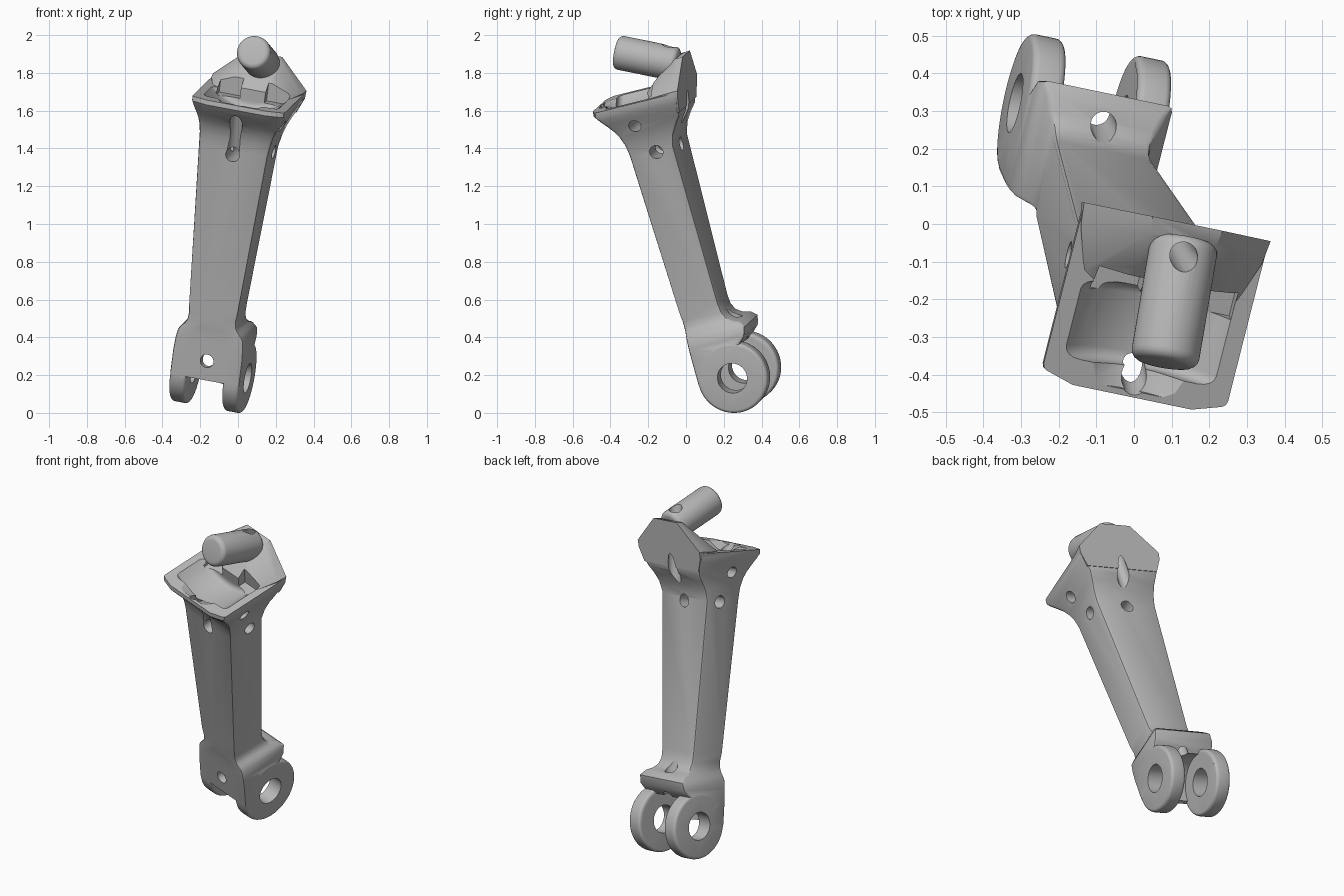
import bpy, bmesh, math
from mathutils import Vector, Matrix

cube = bpy.data.objects.get("Cube")
if cube:
    bpy.data.objects.remove(cube, do_unlink=True)

grey = bpy.data.materials.new("plain grey")
grey.use_nodes = True
grey.diffuse_color = (0.48, 0.48, 0.48, 1)
grey.node_tree.nodes["Principled BSDF"].inputs["Base Color"].default_value = (0.48, 0.48, 0.48, 1)

SHIFT = 0.018  # sideways offset of the head from the arm


def make(name, bm):
    bmesh.ops.recalc_face_normals(bm, faces=bm.faces)
    mesh = bpy.data.meshes.new(name)
    bm.to_mesh(mesh)
    bm.free()
    mesh.materials.append(grey)
    obj = bpy.data.objects.new(name, mesh)
    bpy.context.collection.objects.link(obj)
    return obj


def rod(name, start, end, radius, sides=32, bevel=0.0):
    """Cylinder between two points, with optional rounded rims."""
    start, end = Vector(start), Vector(end)
    axis = end - start
    turn = axis.to_track_quat('Z', 'Y').to_matrix().to_4x4()
    bm = bmesh.new()
    bmesh.ops.create_cone(bm, cap_ends=True, segments=sides, radius1=radius, radius2=radius,
                          depth=axis.length, matrix=Matrix.Translation((start + end) / 2) @ turn)
    if bevel:
        rims = [e for e in bm.edges if any(len(f.verts) > 4 for f in e.link_faces)]
        bmesh.ops.bevel(bm, geom=rims, offset=bevel, segments=4, profile=0.5, affect='EDGES')
    return make(name, bm)


def box(name, low, high):
    bm = bmesh.new()
    bmesh.ops.create_cube(bm, size=1)
    for v in bm.verts:
        v.co = [l + (c + 0.5) * (h - l) for c, l, h in zip(v.co, low, high)]
    return make(name, bm)


def hull(name, points):
    """Convex block from points mirrored across the middle of the head."""
    bm = bmesh.new()
    for x, y, z in points:
        bm.verts.new((SHIFT + x, y, z))
        bm.verts.new((SHIFT - x, y, z))
    bmesh.ops.convex_hull(bm, input=bm.verts)
    bmesh.ops.dissolve_limit(bm, angle_limit=0.03, verts=bm.verts, edges=bm.edges)
    return make(name, bm)


def combine(obj, other, operation, keep=False):
    mod = obj.modifiers.new("combine", 'BOOLEAN')
    mod.operation, mod.solver, mod.object = operation, 'EXACT', other
    bpy.context.view_layer.objects.active = obj
    bpy.ops.object.modifier_apply(modifier=mod.name)
    if not keep:
        bpy.data.objects.remove(other, do_unlink=True)


# Arm: sections as height, half width, front, back
sections = [
    (0.00, .191, -.19, .00), (0.14, .191, -.19, .06), (0.20, .187, -.19, .123),
    (0.25, .179, -.19, .138), (0.28, .158, -.192, .112), (0.293, .145, -.193, .07),
    (0.315, .134, -.194, .042), (0.35, .131, -.195, .025), (0.40, .133, -.196, .02),
    (1.28, .190, -.214, .03), (1.34, .196, -.22, .05), (1.39, .204, -.235, .083),
    (1.43, .216, -.26, .115), (1.47, .232, -.295, .127), (1.51, .247, -.33, .137),
    (1.535, .253, -.346, .143), (1.56, .254, -.342, .149),
]
bm = bmesh.new()
rings = []
for z, w, front, back in sections:
    side = SHIFT * min(1, max(0, (z - 1.3) / 0.2))
    cut = 0.028 * min(1, max(0, (z - 1.4) / 0.1))  # front corners fall back near the rim
    outline = [(-w, front + cut), (.09 - w, front), (w - .09, front), (w, front + cut),
               (w, back), (-w, back)]
    rings.append([bm.verts.new((side + x, y, z)) for x, y in outline])
for low, high in zip(rings, rings[1:]):
    for i in range(6):
        j = (i + 1) % 6
        bm.faces.new((low[i], low[j], high[j], high[i]))
bm.faces.new(rings[0])
bm.faces.new(rings[-1])
corner_edges = [bm.edges.get((low[i], high[i])) for low, high in zip(rings, rings[1:])
                for i in (0, 3, 4, 5)]
bmesh.ops.bevel(bm, geom=corner_edges, offset=0.013, segments=2, profile=0.5, affect='EDGES')
arm = make("arm", bm)

# Back plate of the head, running forward into sloping shoulders
plate = hull("plate", [
    (.224, .1255, 1.452), (.256, .145, 1.53), (.257, .155, 1.57), (.096, .192, 1.718),
    (.09, .145, 1.716), (.085, .03, 1.645), (.25, .09, 1.568), (.21, -.03, 1.558),
    (.14, -.075, 1.558), (.2, .03, 1.47)])
combine(arm, plate, 'UNION')

# Pair of pivot lugs
for side in (-1, 1):
    lug = rod("lug", (side * .1, 0, 0), (side * .191, 0, 0), .19, 64, .018)
    combine(arm, lug, 'UNION')

# Clearance between the lugs and the pivot bore
combine(arm, rod("gap", (-.101, 0, 0), (.101, 0, 0), .165, 48), 'DIFFERENCE')
combine(arm, box("gap_below", (-.101, -.25, -.25), (.101, .25, -.01)), 'DIFFERENCE')
combine(arm, rod("bore", (-.3, 0, 0), (.3, 0, 0), .08, 40), 'DIFFERENCE')

# Cradle hollow in the head, pockets behind it and a dip in the front rim
cradle = rod("cradle", (SHIFT, -.27, 1.777), (SHIFT, -.05, 1.777), .3, 80, .03)
combine(arm, cradle, 'DIFFERENCE')
for left, right in ((-.16, -.035), (.1, .225)):
    combine(arm, box("pocket", (left, -.08, 1.52), (right, -.002, 1.8)), 'DIFFERENCE')
dip = hull("dip", [(.16, -.25, 1.575), (.13, -.325, 1.575), (.04, -.25, 1.51), (.04, -.325, 1.548)])
combine(arm, dip, 'DIFFERENCE')

# Drilled holes: start, end, radius
drills = [
    ((0, -.4, .105), (0, -.05, .105), .036),
    ((0, .06, .0), (0, .062, .5), .035),
    ((0, -.4, 1.25), (0, .3, 1.26), .037),
    ((0, -.215, 1.25), (.02, -.325, 1.65), .034),
    ((-.4, -.067, 1.269), (.4, -.067, 1.269), .036),
    ((-.4, -.132, 1.436), (.4, -.132, 1.436), .032),
]
for start, end, radius in drills:
    combine(arm, rod("drill", start, end, radius, 24), 'DIFFERENCE')

# Tilted pin, drilled upright together with the plate
pin = rod("pin", (.03, -.171, 1.819), (.03, .135, 1.675), .091, 48, .028)
upright = rod("upright_drill", (.01, .1, 1.3), (.022, .122, 1.95), .037, 24)
combine(arm, upright, 'DIFFERENCE', keep=True)
combine(pin, upright, 'DIFFERENCE')

# Lean the whole assembly into its pose
across = Vector((.963, -.2, -.18)).normalized()
up = Vector((.13, -.28, 1))
up = (up - across * up.dot(across)).normalized()
depth = up.cross(across)
pose = Matrix((across, depth, up)).transposed().to_4x4()
pose = Matrix.Translation((-.1325, .283, .224)) @ pose
for obj in (arm, pin):
    obj.data.transform(pose)
lowest = min(v.co.z for v in arm.data.vertices)
for obj in (arm, pin):
    obj.data.transform(Matrix.Translation((0, 0, -lowest)))
    bpy.ops.object.select_all(action='DESELECT')
    obj.select_set(True)
    bpy.context.view_layer.objects.active = obj
    bpy.ops.object.shade_smooth_by_angle(angle=math.radians(30))
